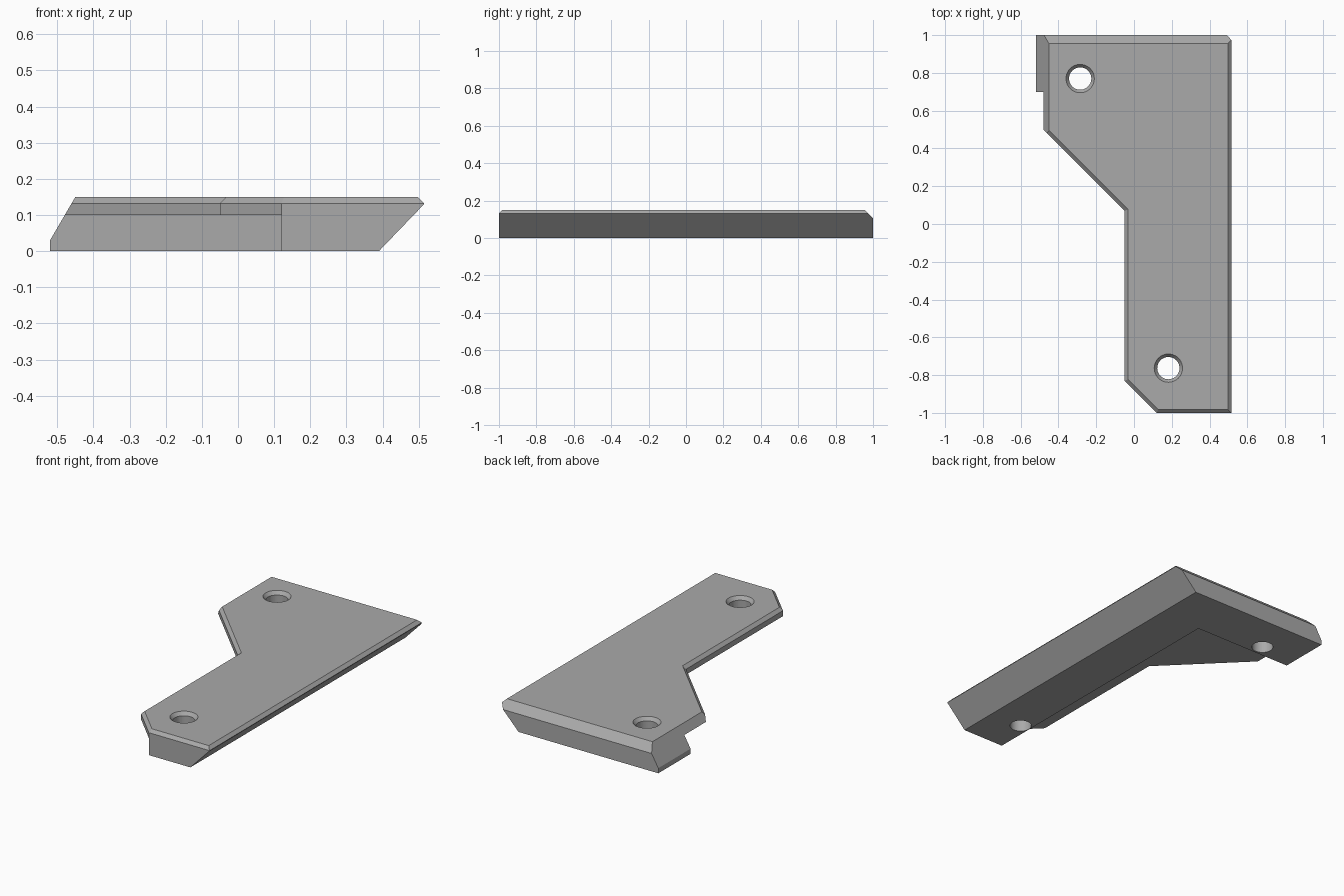
import bpy, bmesh
from mathutils import Vector, Matrix

if "Cube" in bpy.data.objects:
    bpy.data.objects.remove(bpy.data.objects["Cube"], do_unlink=True)

TOP = 0.15
STEP = 0.10

grey = bpy.data.materials.new("mid grey")
grey.use_nodes = True
COLOUR = (0.4, 0.4, 0.4, 1)
grey.diffuse_color = COLOUR
grey.node_tree.nodes["Principled BSDF"].inputs["Base Color"].default_value = COLOUR


def make_object(name, bm):
    bmesh.ops.recalc_face_normals(bm, faces=bm.faces)
    mesh = bpy.data.meshes.new(name)
    bm.to_mesh(mesh)
    bm.free()
    mesh.materials.append(grey)
    obj = bpy.data.objects.new(name, mesh)
    bpy.context.collection.objects.link(obj)
    return obj


def slice_off(bm, point, normal):
    """Remove everything beyond a plane and cap the cut."""
    geom = bm.verts[:] + bm.edges[:] + bm.faces[:]
    cut = bmesh.ops.bisect_plane(bm, geom=geom, dist=1e-5, plane_co=point,
                                 plane_no=Vector(normal).normalized(), clear_outer=True)
    edges = [e for e in cut["geom_cut"] if isinstance(e, bmesh.types.BMEdge)]
    bmesh.ops.edgeloop_fill(bm, edges=edges)


def subtract(body, name, bm):
    """Cut a helper solid out of the body."""
    cutter = make_object(name, bm)
    cutter.hide_render = True
    mod = body.modifiers.new(name, 'BOOLEAN')
    mod.operation = 'DIFFERENCE'
    mod.solver = 'EXACT'
    mod.object = cutter
    bpy.context.view_layer.objects.active = body
    bpy.ops.object.modifier_apply(modifier=mod.name)
    bpy.data.objects.remove(cutter, do_unlink=True)


# Bracket outline, extruded to full thickness
outline = [(0.12, -1), (0.515, -1), (0.515, 1), (-0.52, 1),
           (-0.52, 0.54), (-0.05, 0.07), (-0.05, -0.83)]
bm = bmesh.new()
base = bm.faces.new([bm.verts.new((x, y, 0)) for x, y in outline])
raised = bmesh.ops.extrude_face_region(bm, geom=[base])["geom"]
bmesh.ops.translate(bm, vec=(0, 0, TOP),
                    verts=[v for v in raised if isinstance(v, bmesh.types.BMVert)])
bmesh.ops.recalc_face_normals(bm, faces=bm.faces)

# Narrow chamfer on the top rim, except the back and far left edges
rim = [e for e in bm.edges if all(v.co.z > STEP for v in e.verts)
       and not all(v.co.y > 0.9 for v in e.verts)
       and not all(v.co.x < -0.5 for v in e.verts)]
bmesh.ops.bevel(bm, geom=rim, offset=0.018, offset_type='OFFSET',
                segments=1, affect='EDGES')

# Wide back chamfer, undercut long side and sloped short side
slice_off(bm, (0, 0.955, TOP), (0, 1, 1))
slice_off(bm, (0.39, 0, 0), (0.13, 0, -0.125))
slice_off(bm, (-0.45, 0, TOP), (-0.12, 0, 0.07))
bracket = make_object("bracket_plate", bm)

# Underside step, leaving an L-shaped foot
bm = bmesh.new()
bmesh.ops.create_cube(bm, size=1, matrix=Matrix.Translation((-0.44, -0.25, STEP - 0.25))
                      @ Matrix.Diagonal((1.12, 1.9, 0.5, 1)))
subtract(bracket, "step_cutter", bm)

# Countersunk screw holes
for x, y in [(-0.285, 0.77), (0.182, -0.763)]:
    for name, low, high, r_low, r_high in [("shaft_cutter", -0.1, 0.3, 0.059, 0.059),
                                           ("flare_cutter", 0.11, 0.17, 0.043, 0.091)]:
        bm = bmesh.new()
        bmesh.ops.create_cone(bm, cap_ends=True, segments=48, radius1=r_low,
                              radius2=r_high, depth=high - low,
                              matrix=Matrix.Translation((x, y, (low + high) / 2)))
        subtract(bracket, name, bm)

# Smooth hole walls, crisp plate edges
bpy.ops.object.select_all(action='DESELECT')
bracket.select_set(True)
bpy.context.view_layer.objects.active = bracket
bpy.ops.object.shade_smooth_by_angle(angle=0.4)
